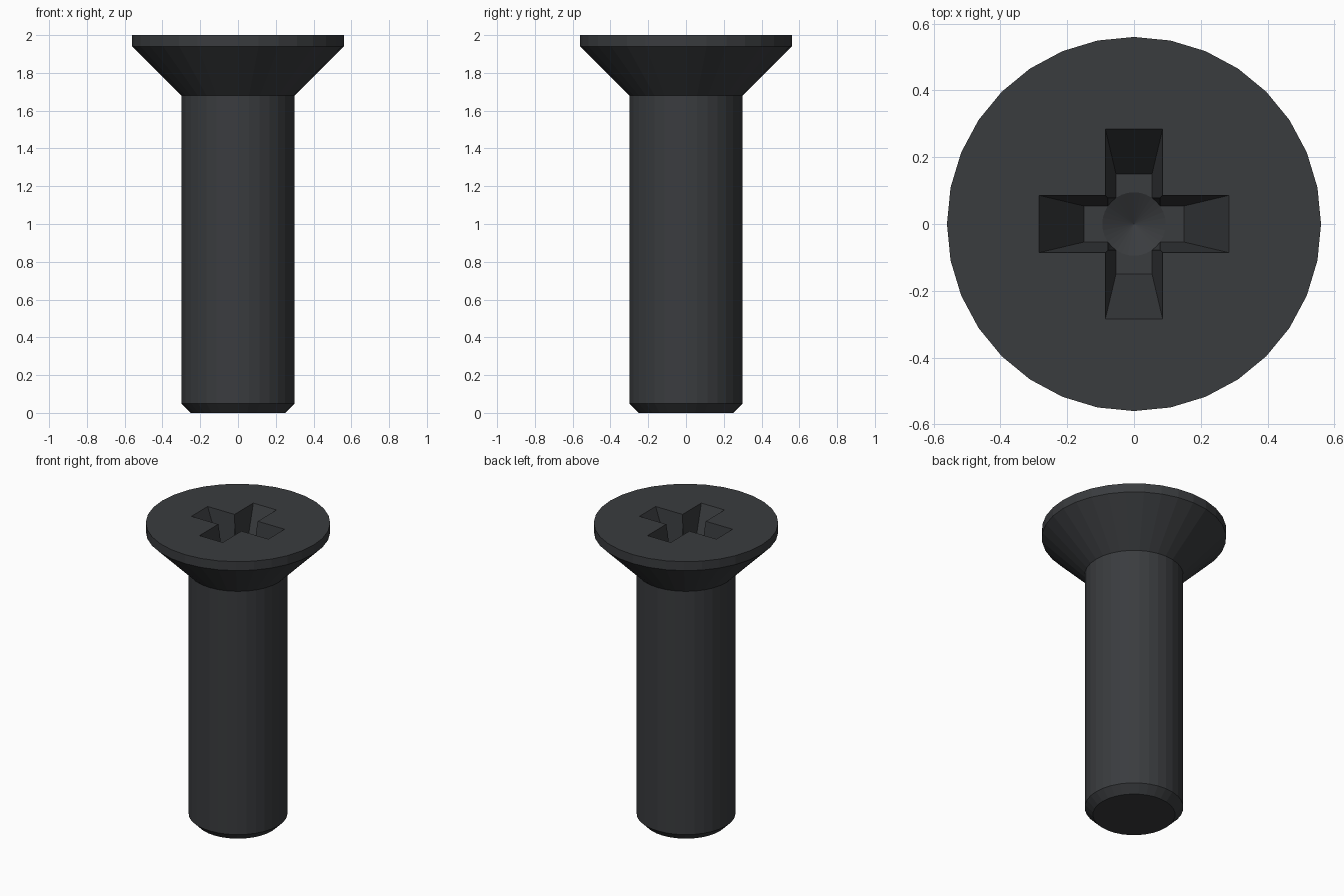
import bpy, bmesh
from math import cos, sin, pi

if "Cube" in bpy.data.objects:
    bpy.data.objects.remove(bpy.data.objects["Cube"])

mat = bpy.data.materials.new("dark_steel")
mat.diffuse_color = (0.042, 0.045, 0.049, 1)
mat.use_nodes = True
mat.node_tree.nodes["Principled BSDF"].inputs["Base Color"].default_value = mat.diffuse_color


def loft(name, rings):
    """Closed solid from a stack of equal-length point rings."""
    bm = bmesh.new()
    loops = [[bm.verts.new(p) for p in ring] for ring in rings]
    n = len(loops[0])
    for a, b in zip(loops, loops[1:]):
        for i in range(n):
            j = (i + 1) % n
            bm.faces.new((a[i], a[j], b[j], b[i]))
    bm.faces.new(loops[0][::-1])
    bm.faces.new(loops[-1])
    bmesh.ops.recalc_face_normals(bm, faces=bm.faces)
    mesh = bpy.data.meshes.new(name)
    bm.to_mesh(mesh)
    bm.free()
    mesh.materials.append(mat)
    obj = bpy.data.objects.new(name, mesh)
    bpy.context.collection.objects.link(obj)
    return obj


def circle(r, z, n=32):
    return [(r * cos(2 * pi * i / n), r * sin(2 * pi * i / n), z) for i in range(n)]


def cross(length, width, z):
    pts = []
    for k in range(4):
        c, s = round(cos(k * pi / 2)), round(sin(k * pi / 2))
        for x, y in ((length, -width), (length, width), (width, width)):
            pts.append((c * x - s * y, s * x + c * y, z))
    return pts


# Screw body: chamfered tip, shank, countersunk head
screw = loft("countersunk_screw", [circle(r, z) for r, z in (
    (0.25, 0), (0.30, 0.05), (0.30, 1.68), (0.56, 1.94), (0.56, 2.0))])

# Drive recess: tapered cross plus a central tapered bore with conical floor
DEPTH = 0.32
top, end = 2.0, 2.0 - DEPTH
over = 0.1
cross_cutter = loft("cross_cutter", [
    cross(0.15, 0.054, end),
    cross(0.285 + 0.135 * over / DEPTH, 0.086 + 0.032 * over / DEPTH, top + over)])
bore_cutter = loft("bore_cutter", [
    circle(0.001, end - 0.05), circle(0.095, end), circle(0.122, top + over)])

for cutter in (cross_cutter, bore_cutter):
    mod = screw.modifiers.new(cutter.name, 'BOOLEAN')
    mod.operation = 'DIFFERENCE'
    mod.solver = 'EXACT'
    mod.object = cutter
    bpy.context.view_layer.objects.active = screw
    bpy.ops.object.modifier_apply(modifier=mod.name)
    bpy.data.objects.remove(cutter)
